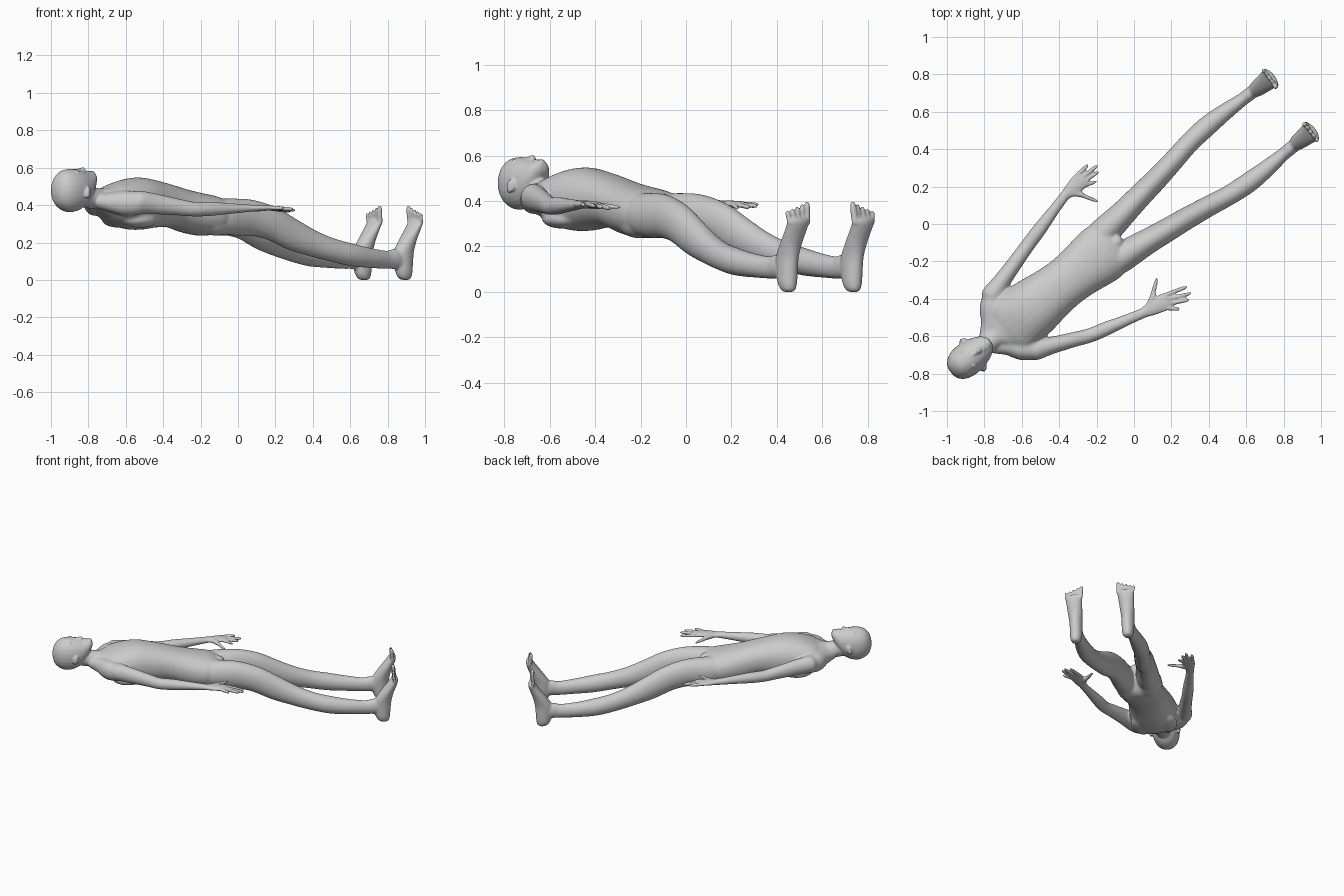
import bpy, bmesh, math
from mathutils import Vector

ANG = math.radians(37.5)          # the figure lies diagonally
C, S = math.cos(ANG), math.sin(ANG)
U, V, Z = Vector((C, S, 0)), Vector((-S, C, 0)), Vector((0, 0, 1))
bm = bmesh.new()


def loc(u, v, z):
    """Body frame (u head to feet, v sideways) to world."""
    return U * u + V * (v - 0.018 + .012 * u) + Z * z


def catmull(a, b, c, d, t):
    return [0.5 * (2*q + (r-p)*t + (2*p-5*q+4*r-s)*t*t + (3*q-p-3*r+s)*t**3)
            for p, q, r, s in zip(a, b, c, d)]


def tube(rows, up=Z, n=24, steps=4, side=None, power=1.0):
    """Smooth closed loft; rows are (point, side radius, up radius)."""
    k = [[*p, a, b] for p, a, b in rows]
    k = [k[0]] + k + [k[-1]]
    pts = [catmull(*k[i:i+4], j/steps) for i in range(len(k)-3) for j in range(steps)]
    pts.append(k[-1])
    rings = []
    for i, p in enumerate(pts):
        t = Vector(pts[min(i+1, len(pts)-1)][:3]) - Vector(pts[max(i-1, 0)][:3])
        t.normalize()
        s = side or up.cross(t).normalized()
        w = up if side else t.cross(s)
        ring = []
        for j in range(n):
            a = 2*math.pi*j/n
            x, y = math.cos(a), math.sin(a)
            x, y = (math.copysign(abs(q)**power, q) for q in (x, y))
            ring.append(bm.verts.new(Vector(p[:3]) + s*x*max(p[3], .002) + w*y*max(p[4], .002)))
        rings.append(ring)
    for r, q in zip(rings, rings[1:]):
        for j in range(n):
            bm.faces.new((r[j], r[(j+1) % n], q[(j+1) % n], q[j]))
    bm.faces.new(rings[0][::-1])
    bm.faces.new(rings[-1])


def profile(rows, power=1.0):
    """Centre-line loft from (u, half width, bottom z, top z)."""
    tube([(loc(u, 0, (b+t)/2), w, (t-b)/2) for u, w, b, t in rows], side=V, power=power)


def digit(a, b, r):
    """Rounded finger or toe."""
    a, b = Vector(a), Vector(b)
    up = U if abs((b-a).normalized().z) > .7 else Z
    tube([(a, r, r), (a.lerp(b, .5), r, r), (a.lerp(b, .85), r*.9, r*.9), (b, r*.4, r*.4)],
         up=up, n=12, steps=3)


def ball(c, ru, rv, rz):
    tube([(c + U*ru*math.sin(a), rv*math.cos(a), rz*math.cos(a))
          for a in [math.pi*(i/8-.5) for i in range(9)]], side=V, n=16, steps=2)


# torso
profile([(-.95, .06, .37, .488), (-.90, .13, .335, .495), (-.86, .17, .305, .512),
         (-.77, .166, .272, .54), (-.68, .158, .268, .548), (-.58, .143, .28, .532),
         (-.48, .135, .28, .51), (-.38, .142, .253, .485), (-.27, .158, .236, .464),
         (-.20, .157, .245, .452), (-.15, .12, .29, .432), (-.12, .06, .34, .405)], .9)
# neck
tube([(loc(-1.12, 0, .45), .055, .055), (loc(-1.02, 0, .44), .056, .058),
      (loc(-.95, 0, .43), .06, .06), (loc(-.86, 0, .41), .09, .08)], side=V)
# head
profile([(-1.26, .02, .455, .50), (-1.246, .052, .41, .545), (-1.213, .078, .378, .58),
         (-1.17, .089, .362, .593), (-1.12, .089, .368, .592), (-1.08, .081, .388, .584),
         (-1.05, .071, .42, .578), (-1.02, .055, .465, .577), (-1.0, .036, .51, .573),
         (-.99, .018, .53, .562)], .95)
# nose, lips, chin, groin
tube([(loc(-1.135, 0, .582), .008, .008), (loc(-1.09, 0, .586), .01, .012),
      (loc(-1.068, 0, .589), .015, .014), (loc(-1.058, 0, .584), .012, .01)], side=V, n=12)
ball(loc(-1.043, 0, .576), .006, .024, .01)
ball(loc(-1.031, 0, .575), .006, .021, .01)
ball(loc(-1.008, 0, .57), .014, .024, .014)
ball(loc(-.13, 0, .395), .035, .035, .038)

for s in (-1, 1):
    # eye, brow and ear
    ball(loc(-1.118, s*.034, .571), .009, .017, .012)
    ball(loc(-1.142, s*.034, .577), .008, .026, .01)
    tube([(loc(-1.125, s*.092, .455), .006, .012), (loc(-1.115, s*.099, .462), .008, .026),
          (loc(-1.1, s*.095, .468), .009, .03), (loc(-1.085, s*.086, .47), .006, .015)], side=V)
    # trapezius, shoulder blade, buttock
    tube([(loc(-1.0, s*.03, .42), .035, .035), (loc(-.93, s*.08, .415), .05, .055),
          (loc(-.88, s*.14, .41), .06, .068), (loc(-.82, s*.185, .41), .055, .06)])
    ball(loc(-.75, s*.085, .32), .11, .075, .042)
    ball(loc(-.22, s*.075, .305), .11, .072, .07)
    # leg
    leg = [(-.25, .08, .34, .05, .07), (-.19, .08, .34, .078, .093), (-.10, .088, .336, .077, .1),
           (0, .1, .332, .069, .097), (.12, .117, .303, .064, .091), (.25, .134, .243, .06, .085),
           (.38, .155, .193, .056, .071), (.5, .176, .158, .054, .063), (.62, .187, .133, .055, .061),
           (.74, .188, .117, .047, .054), (.86, .183, .107, .036, .05), (.91, .182, .112, .036, .055),
           (.965, .18, .1, .034, .05)]
    tube([(loc(u, s*v, z), a, b) for u, v, z, a, b in leg])
    # foot
    foot = [(.0, .985, .016, .016), (.01, .981, .036, .029), (.04, .975, .049, .039),
            (.09, .972, .056, .042), (.15, .974, .06, .044), (.21, 1.0, .048, .049),
            (.27, 1.034, .036, .054), (.305, 1.052, .027, .057), (.325, 1.057, .016, .052)]
    tube([(loc(u, s*.18, z), a, b) for z, u, b, a in foot], up=U, side=V)
    for i in range(5):
        v = .134 + i*.0235
        digit(loc(1.055, s*v, .30), loc(1.046, s*(v+(i-2)*.004), .397-i*.01),
              .0145 if i == 0 else .011)


def arm(sh, el, wr, palm, tips, thumb):
    """Arm and hand from plan positions of the joints."""
    P = lambda q, z: Vector((*q, z))
    a, b, c, d = P(sh, .418), P(el, .378), P(wr, .383), P(palm, .386)
    tube([(a.lerp(b, -.14), .022, .025), (a.lerp(b, -.09), .043, .043), (a, .057, .06),
          (a.lerp(b, .3), .047, .056), (a.lerp(b, .7), .041, .046), (b, .039, .04),
          (b.lerp(c, .3), .038, .038), (b.lerp(c, .7), .03, .028), (c, .027, .021),
          (c.lerp(d, .15), .027, .019)])
    tube([(c.lerp(d, -.1), .022, .016), (c.lerp(d, .3), .036, .018),
          (c.lerp(d, .75), .046, .016), (d, .044, .013), (c.lerp(d, 1.08), .036, .008)])
    side = Z.cross(d-c).normalized()
    if side.dot(P(thumb, .38) - c) < 0:
        side = -side
    for i, t in enumerate(tips):
        digit(c.lerp(d, .85) + side*(.034-.0225*i), P(t, .366 + .006*i), .0115)
    digit(c.lerp(d, .3) + side*.015, c.lerp(d, .4).lerp(P(thumb, .375), .5), .017)
    digit(c.lerp(d, .4) + side*.025, P(thumb, .372), .0135)


arm((-.53, -.673), (-.235, -.595), (.045, -.478), (.175, -.41),
    [(.285, -.335), (.308, -.37), (.298, -.405), (.245, -.455)], (.125, -.283))
arm((-.762, -.383), (-.567, -.112), (-.37, .15), (-.275, .24),
    [(-.193, .23), (-.187, .28), (-.193, .314), (-.245, .318)], (-.188, .118))

# fuse everything into one skin
bmesh.ops.recalc_face_normals(bm, faces=bm.faces)
me = bpy.data.meshes.new("body")
bm.to_mesh(me)
bm.free()
body = bpy.data.objects.new("body", me)
bpy.context.collection.objects.link(body)
bpy.context.view_layer.objects.active = body
rm = body.modifiers.new("fuse", 'REMESH')
rm.mode, rm.voxel_size, rm.use_smooth_shade = 'VOXEL', .006, True
bpy.ops.object.modifier_apply(modifier="fuse")

# soften the trunk and limbs strongly; face, hands and feet only lightly
trunk = body.vertex_groups.new(name="trunk")
for v in body.data.vertices:
    u, side = v.co.dot(U), abs(v.co.dot(V) + .015)
    w = min((u + 1.0) / .06, (.96 - u) / .08, (.36 - side) / .05, 1)
    if w > 0:
        trunk.add([v.index], w, 'REPLACE')
for name, group, count in (("soften_trunk", "trunk", 30), ("soften_all", "", 3)):
    sm = body.modifiers.new(name, 'SMOOTH')
    sm.factor, sm.iterations, sm.vertex_group = .5, count, group
